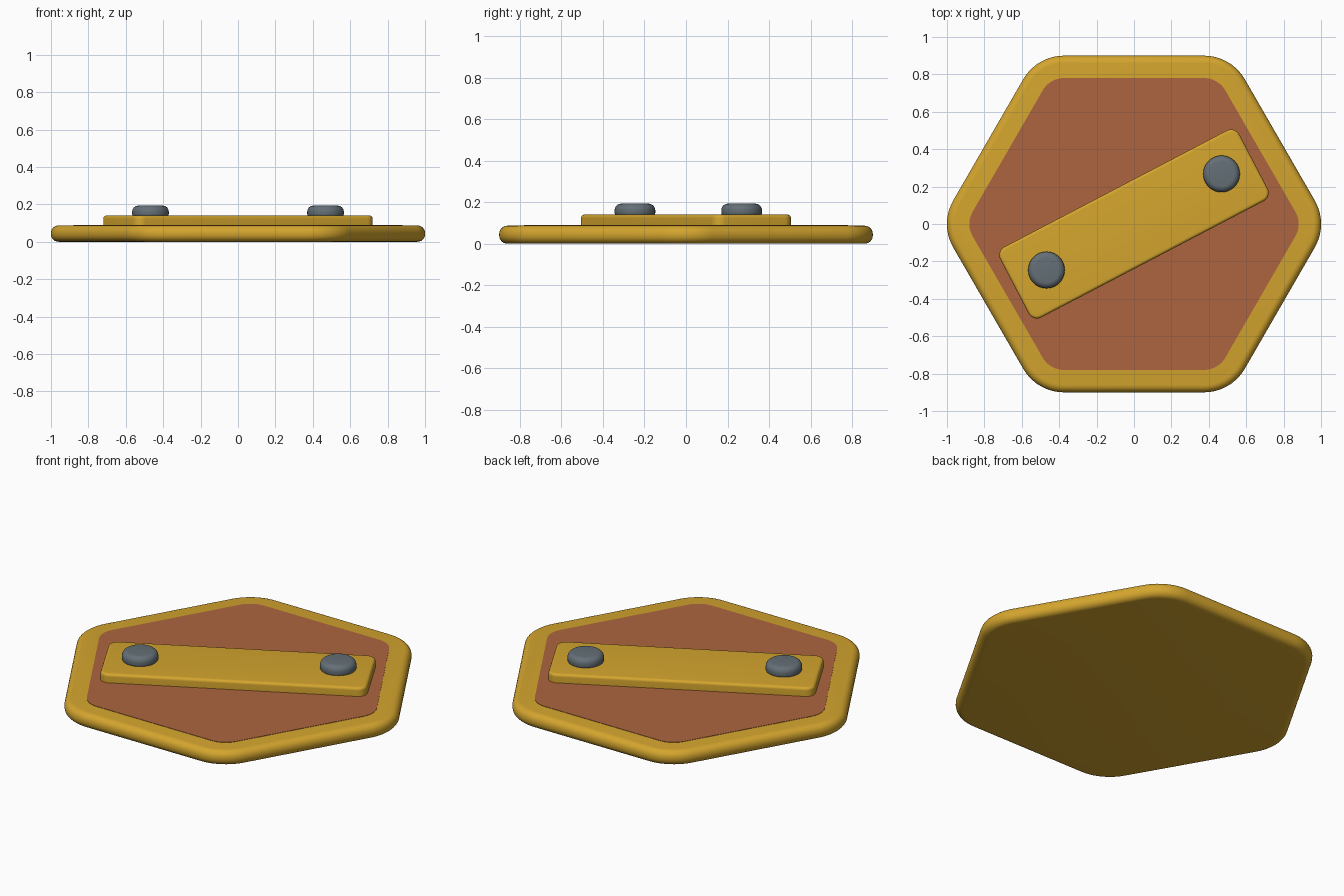
import bpy, bmesh, math

if "Cube" in bpy.data.objects:
    bpy.data.objects.remove(bpy.data.objects["Cube"])


def material(name, srgb):
    m = bpy.data.materials.new(name)
    lin = [((v / 255 + 0.055) / 1.055) ** 2.4 for v in srgb]
    m.diffuse_color = (*lin, 1)
    m.use_nodes = True
    m.node_tree.nodes["Principled BSDF"].inputs["Base Color"].default_value = m.diffuse_color
    return m


GOLD = material("gold", (212, 165, 46))
RUST = material("rust_red", (174, 101, 62))
GREY = material("slate_grey", (100, 111, 118))


def outline(corners, radius, steps):
    """Rounded convex outline: an arc (x, y, mid angle, half sweep) per corner."""
    pts = []
    for x, y, mid, half in corners:
        n = steps if half < 180 else steps - 1   # full circle: no doubled end
        for i in range(n + 1):
            a = math.radians(mid - half + 2 * half * i / steps)
            pts.append((x + radius * math.cos(a), y + radius * math.sin(a)))
    return pts


def slab(name, corners, radius, z0, z1, round_bottom, round_top, mat, steps=10):
    """Rounded prism whose bottom and top rims are filleted."""
    rings = []
    k = 6
    if round_bottom:
        for i in range(k + 1):
            a = math.pi / 2 * i / k
            rings.append((round_bottom * (1 - math.sin(a)), z0 + round_bottom * (1 - math.cos(a))))
    else:
        rings.append((0, z0))
    if round_top:
        for i in range(k + 1):
            a = math.pi / 2 * i / k
            rings.append((round_top * (1 - math.cos(a)), z1 - round_top * (1 - math.sin(a))))
    else:
        rings.append((0, z1))
    bm = bmesh.new()
    loops = [[bm.verts.new((x, y, z)) for x, y in outline(corners, radius - inset, steps)]
             for inset, z in rings]
    n = len(loops[0])
    for lo, hi in zip(loops, loops[1:]):
        for i in range(n):
            j = (i + 1) % n
            bm.faces.new((lo[i], lo[j], hi[j], hi[i]))
    bm.faces.new(loops[0][::-1])
    bm.faces.new(loops[-1])
    me = bpy.data.meshes.new(name)
    bm.to_mesh(me)
    bm.free()
    me.materials.append(mat)
    ob = bpy.data.objects.new(name, me)
    bpy.context.collection.objects.link(ob)
    bpy.ops.object.select_all(action='DESELECT')
    ob.select_set(True)
    bpy.context.view_layer.objects.active = ob
    bpy.ops.object.shade_smooth_by_angle(angle=math.radians(35))
    return ob


def hexagon(apothem, radius):
    d = (apothem - radius) / math.cos(math.radians(30))
    return [(d * math.cos(math.radians(a)), d * math.sin(math.radians(a)), a, 30)
            for a in range(0, 360, 60)]


# Hexagonal base and flush coloured field
slab("base_plate", hexagon(0.9, 0.252), 0.252, 0, 0.087, 0.04, 0.04, GOLD)
slab("inlay_panel", hexagon(0.78, 0.13), 0.13, 0.081, 0.089, 0, 0, RUST)

# Diagonal bar
L, W, R = 0.671, 0.163, 0.05
bar = slab("diagonal_bar", [(L, W, 45, 45), (-L, W, 135, 45), (-L, -W, 225, 45), (L, -W, 315, 45)],
           R, 0.08, 0.14, 0, 0.016, GOLD)
bar.rotation_euler.z = math.radians(27.6)

# Rivets near each end of the bar
for name, x, y in (("rivet_right", 0.468, 0.268), ("rivet_left", -0.468, -0.246)):
    slab(name, [(x, y, 0, 180)], 0.098, 0.13, 0.193, 0.02, 0.032, GREY, steps=40)
